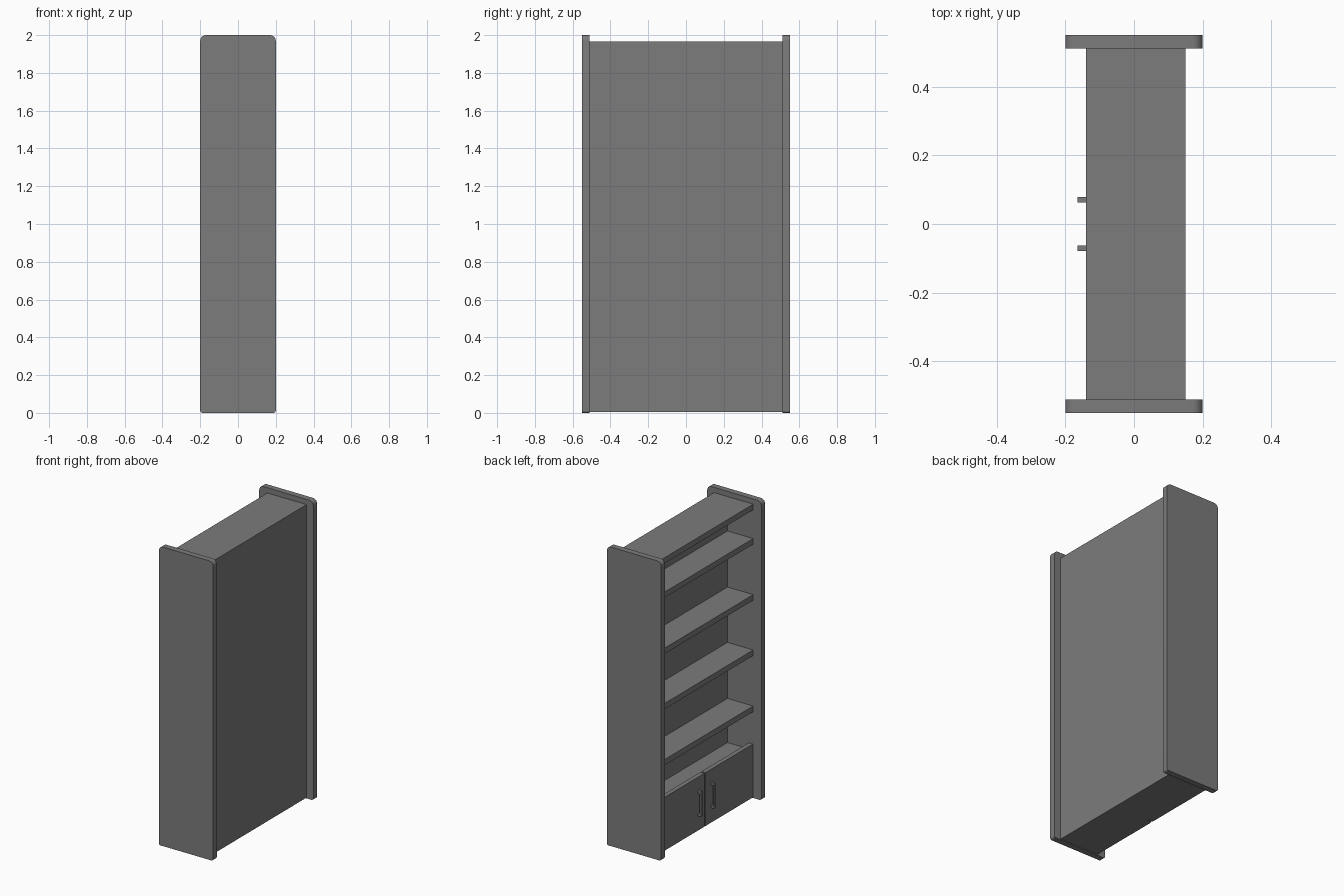
import bpy, bmesh, math

if "Cube" in bpy.data.objects:
    bpy.data.objects.remove(bpy.data.objects["Cube"])

wood = bpy.data.materials.new("grey")
wood.diffuse_color = (0.2, 0.2, 0.2, 1)
wood.use_nodes = True
wood.node_tree.nodes["Principled BSDF"].inputs["Base Color"].default_value = wood.diffuse_color


def finish(name, bm):
    bmesh.ops.recalc_face_normals(bm, faces=bm.faces)
    me = bpy.data.meshes.new(name)
    bm.to_mesh(me)
    bm.free()
    me.materials.append(wood)
    ob = bpy.data.objects.new(name, me)
    bpy.context.collection.objects.link(ob)
    return ob


def box(name, x, y, z):
    """Box from (min, max) pairs."""
    bm = bmesh.new()
    bmesh.ops.create_cube(bm, size=1)
    for v in bm.verts:
        v.co = [r[0] if c < 0 else r[1] for c, r in zip(v.co, (x, y, z))]
    return finish(name, bm)


def side_panel(name, y0, y1):
    """Upright board with rounded corners, larger at the top."""
    pts = []
    for cx, cz, r, start in ((1, 1, 0.03, 0), (-1, 1, 0.03, 90),
                             (-1, -1, 0.012, 180), (1, -1, 0.012, 270)):
        for i in range(7):
            a = math.radians(start + i * 15)
            pts.append((cx * (0.2 - r) + r * math.cos(a),
                        1 + cz * (1 - r) + r * math.sin(a)))
    bm = bmesh.new()
    face = bm.faces.new([bm.verts.new((x, y0, z)) for x, z in pts])
    ext = bmesh.ops.extrude_face_region(bm, geom=[face])["geom"]
    for v in ext:
        if isinstance(v, bmesh.types.BMVert):
            v.co.y = y1
    ob = finish(name, bm)
    bpy.context.view_layer.objects.active = ob
    ob.select_set(True)
    bpy.ops.object.shade_smooth_by_angle(angle=math.radians(30))
    ob.select_set(False)


INNER = (-0.51, 0.51)

# Carcass
side_panel("side_panel_right", -0.55, -0.51)
side_panel("side_panel_left", 0.51, 0.55)
box("back_panel", (0.05, 0.15), INNER, (0.005, 1.965))
box("base_board", (-0.11, 0.05), INNER, (0.005, 0.045))

# Top board, open shelves and cupboard top
for i, top in enumerate((1.965, 1.735, 1.36, 0.99, 0.615)):
    box("top_board" if i == 0 else f"shelf_{i}", (-0.14, 0.05), INNER,
        (top - 0.038, top))
box("cupboard_top", (-0.11, 0.05), INNER, (0.285, 0.32))

# Cupboard doors with bar handles
for side, s in (("left", 1), ("right", -1)):
    def span(a, b):
        return tuple(sorted((s * a, s * b)))
    box(f"door_{side}", (-0.14, -0.11), span(0.006, 0.508), (0.005, 0.362))
    box(f"handle_bar_{side}", (-0.165, -0.155), span(0.062, 0.078), (0.105, 0.275))
    for part, z in (("lower", 0.105), ("upper", 0.259)):
        box(f"handle_foot_{part}_{side}", (-0.157, -0.138), span(0.062, 0.078),
            (z, z + 0.016))
